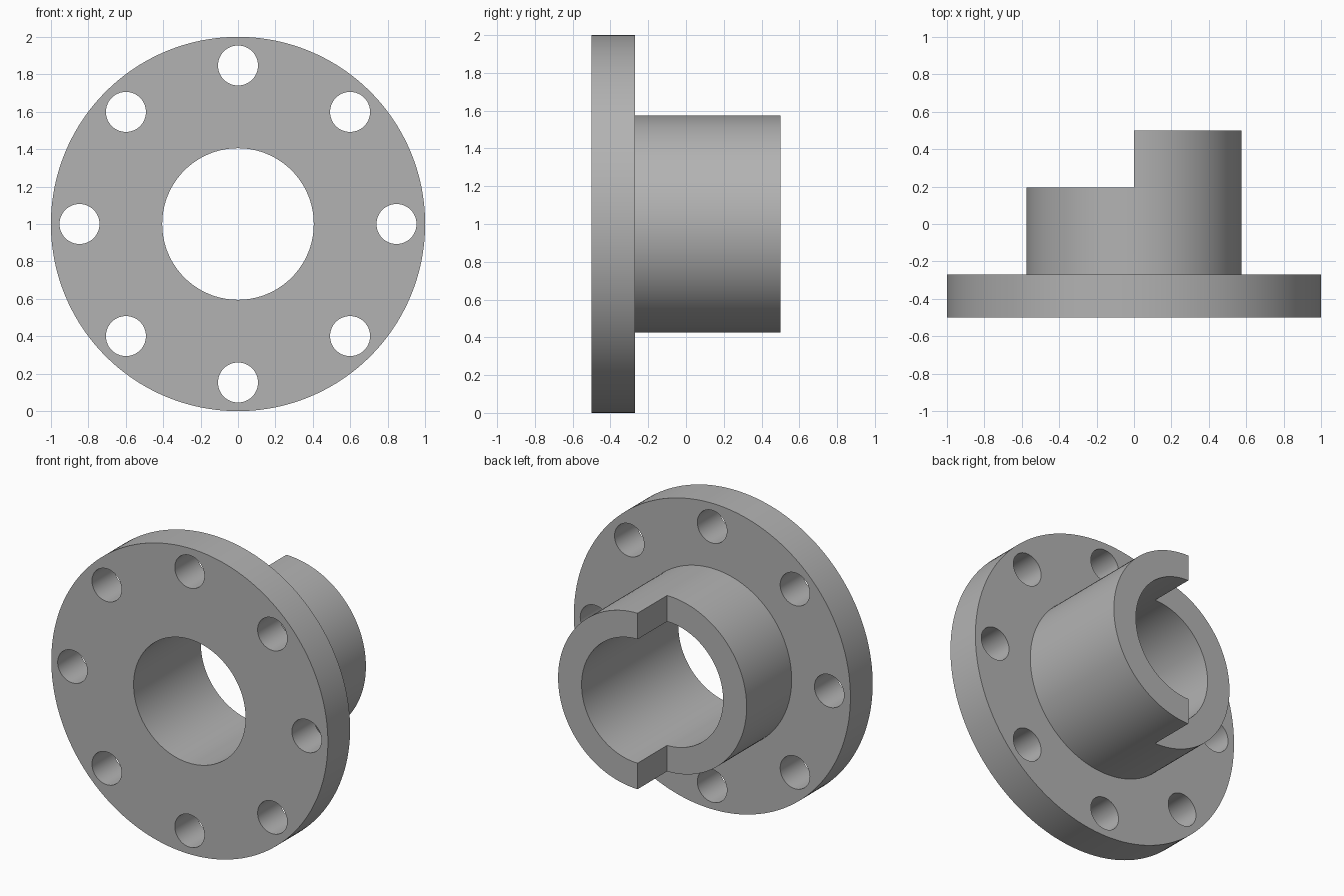
import bpy
import math

if "Cube" in bpy.data.objects:
    bpy.data.objects.remove(bpy.data.objects["Cube"], do_unlink=True)

CENTRE_Z = 1.0
FRONT, FLANGE_BACK, STEP, BACK = -0.5, -0.27, 0.195, 0.5

steel = bpy.data.materials.new("plain grey")
steel.use_nodes = True
grey = (0.45, 0.45, 0.45, 1)
steel.diffuse_color = grey
steel.node_tree.nodes["Principled BSDF"].inputs["Base Color"].default_value = grey


def cylinder(name, radius, y0, y1, x=0.0, z=0.0, sides=128):
    """Cylinder along y, placed relative to the flange centre."""
    bpy.ops.mesh.primitive_cylinder_add(
        vertices=sides, radius=radius, depth=y1 - y0,
        location=(x, (y0 + y1) / 2, CENTRE_Z + z), rotation=(math.pi / 2, 0, 0))
    obj = bpy.context.object
    obj.name = name
    bpy.ops.object.transform_apply(location=True, rotation=True, scale=True)
    return obj


def combine(target, tool, operation):
    """Apply a boolean and discard the tool object."""
    mod = target.modifiers.new("boolean", "BOOLEAN")
    mod.operation = operation
    mod.solver = "EXACT"
    mod.object = tool
    bpy.context.view_layer.objects.active = target
    bpy.ops.object.modifier_apply(modifier=mod.name)
    bpy.data.objects.remove(tool, do_unlink=True)


# Flange disc with the hub joined behind it
body = cylinder("flanged_hub", 1.0, FRONT, FLANGE_BACK, sides=160)
combine(body, cylinder("hub", 0.575, FRONT + 0.1, BACK), "UNION")

# Central bore
combine(body, cylinder("bore_cutter", 0.405, FRONT - 0.1, BACK + 0.1), "DIFFERENCE")

# Ring of bolt holes
for i in range(8):
    a = i * math.pi / 4
    hole = cylinder("bolt_cutter", 0.107, FRONT - 0.1, FLANGE_BACK + 0.1,
                    0.847 * math.cos(a), 0.847 * math.sin(a), sides=64)
    combine(body, hole, "DIFFERENCE")

# Step that shortens the right half of the hub
bpy.ops.mesh.primitive_cube_add(size=1, location=(-0.5, STEP + 0.5, CENTRE_Z))
step = bpy.context.object
step.scale = (1, 1, 2)
bpy.ops.object.transform_apply(location=True, rotation=True, scale=True)
combine(body, step, "DIFFERENCE")

# Finish
body.data.materials.clear()
body.data.materials.append(steel)
for poly in body.data.polygons:
    poly.material_index = 0
bpy.ops.object.select_all(action="DESELECT")
body.select_set(True)
bpy.context.view_layer.objects.active = body
bpy.ops.object.shade_smooth_by_angle(angle=math.radians(30))
